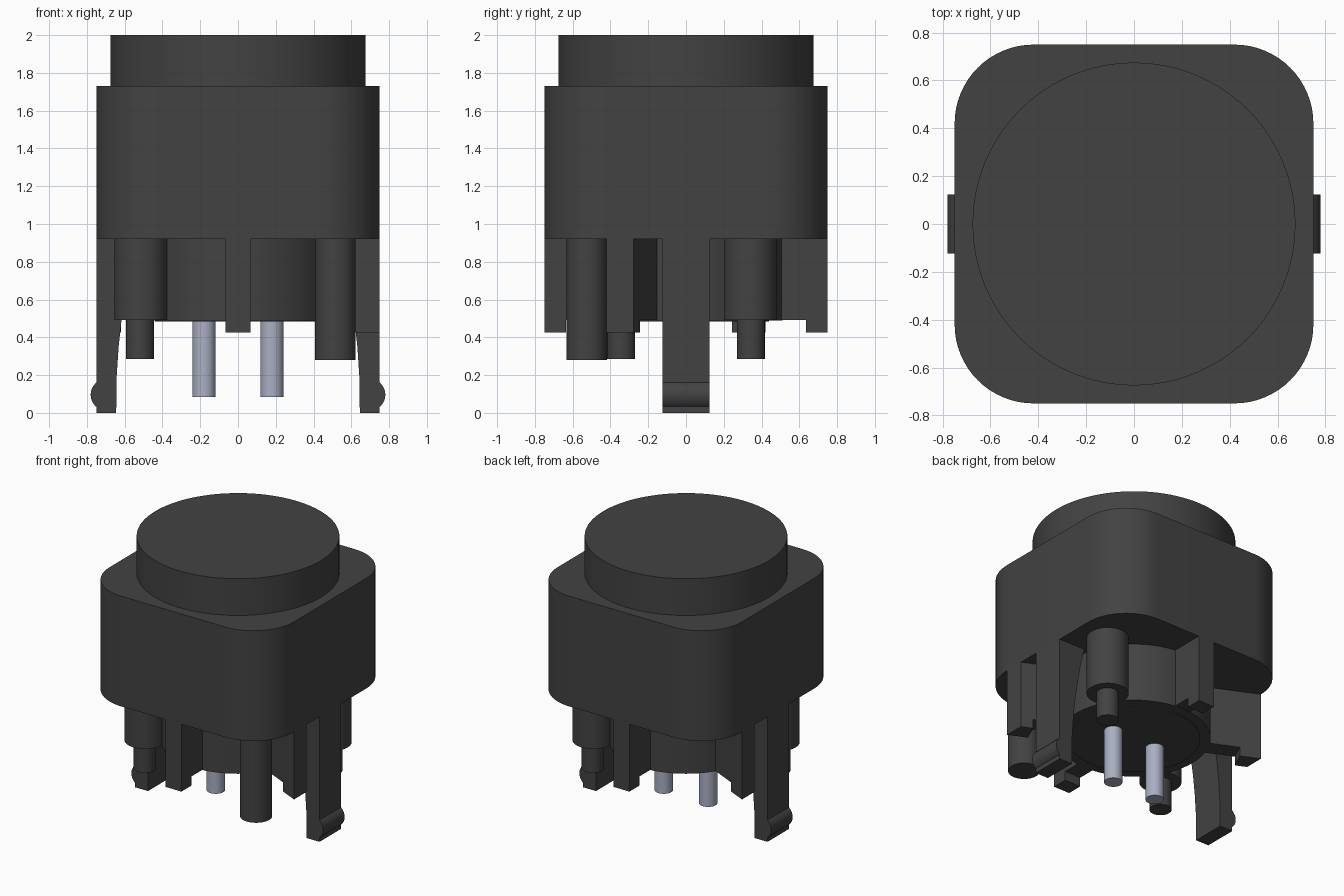
import bpy, bmesh, math
from mathutils import Matrix

cube = bpy.data.objects.get("Cube")
if cube:
    bpy.data.objects.remove(cube, do_unlink=True)


def material(name, rgb):
    m = bpy.data.materials.new(name)
    m.use_nodes = True
    m.diffuse_color = (*rgb, 1)
    m.node_tree.nodes["Principled BSDF"].inputs["Base Color"].default_value = (*rgb, 1)
    return m


DARK = material("dark grey plastic", (0.055, 0.055, 0.055))
METAL = material("pale steel", (0.40, 0.43, 0.54))


def finish(name, bm, mat=DARK):
    bmesh.ops.recalc_face_normals(bm, faces=bm.faces)
    me = bpy.data.meshes.new(name)
    bm.to_mesh(me)
    bm.free()
    me.materials.append(mat)
    ob = bpy.data.objects.new(name, me)
    bpy.context.collection.objects.link(ob)
    bpy.ops.object.select_all(action='DESELECT')
    ob.select_set(True)
    bpy.context.view_layer.objects.active = ob
    bpy.ops.object.shade_smooth_by_angle(angle=math.radians(30))
    return ob


def prism(points, offset):
    """Extrude a closed outline of 3D points along an offset."""
    bm = bmesh.new()
    face = bm.faces.new([bm.verts.new(p) for p in points])
    ext = bmesh.ops.extrude_face_region(bm, geom=[face])
    verts = [g for g in ext["geom"] if isinstance(g, bmesh.types.BMVert)]
    bmesh.ops.translate(bm, verts=verts, vec=offset)
    return bm


def cylinder(name, x, y, r, z0, z1, mat=DARK, sides=48):
    bm = bmesh.new()
    bmesh.ops.create_cone(bm, cap_ends=True, segments=sides, radius1=r, radius2=r,
                          depth=z1 - z0,
                          matrix=Matrix.Translation((x, y, (z0 + z1) / 2)))
    return finish(name, bm, mat)


# Housing: rounded square block
HALF, R, STEPS = 0.75, 0.33, 16
outline = []
for k, (sx, sy) in enumerate([(1, 1), (-1, 1), (-1, -1), (1, -1)]):
    for i in range(STEPS + 1):
        a = math.pi / 2 * (k + i / STEPS)
        outline.append((sx * (HALF - R) + R * math.cos(a),
                        sy * (HALF - R) + R * math.sin(a), 0.92))
finish("housing", prism(outline, (0, 0, 0.81)))

# Round button on top, round core and its base disc below
cylinder("button", 0, 0, 0.675, 1.70, 2.0, sides=96)
cylinder("core", 0, 0, 0.51, 0.49, 0.94, sides=72)
cylinder("base_disc", 0, 0, 0.44, 0.483, 0.51, sides=72)

# Plain locating post, and two stepped posts opposite each other
cylinder("locating_post", 0.515, -0.525, 0.107, 0.28, 0.94)
for side, s in (("left", 1), ("right", -1)):
    cylinder(side + "_stepped_post", s * 0.515, s * 0.34, 0.14, 0.492, 0.94)
    cylinder(side + "_post_tip", s * 0.518, s * 0.343, 0.074, 0.285, 0.52)
    # Metal contact pin
    cylinder(side + "_contact_pin", s * 0.18, 0, 0.061, 0.085, 0.51, METAL)


# Ribs from the core to the housing edge, each with a small outer foot
def rib(name, turn, skew):
    h, foot, end = 0.065, 0.115, HALF / math.cos(skew)
    prof = [(0.5, 0.492), (end - foot, 0.492), (end - foot, 0.425),
            (end, 0.425), (end, 0.94), (0.5, 0.94)]
    bm = prism([(r, -h, z) for r, z in prof], (0, 2 * h, 0))
    for v in bm.verts:  # trim the outer end flush with the housing side
        if v.co.x > end - 0.01:
            v.co.x = (HALF + v.co.y * math.sin(skew)) / math.cos(skew)
    bm.transform(Matrix.Rotation(turn + skew, 4, 'Z'))
    finish(name, bm)


SKEW = math.radians(-25)
rib("front_rib", -math.pi / 2, 0)
rib("back_rib", math.pi / 2, 0)
rib("left_rib", 0, SKEW)
rib("right_rib", math.pi, SKEW)

# Snap legs: tapered inner side and a rounded catch on the outer side
arc = []
for i in range(13):
    a = math.radians(-50 + 100 * i / 12)
    arc.append((0.70 + 0.08 * math.cos(a), 0.096 + 0.082 * math.sin(a)))
leg = [(0.645, 0), (0.75, 0), (0.75, 0.033)] + arc + [
    (0.75, 0.16), (0.75, 0.93), (0.535, 0.93), (0.575, 0.75), (0.597, 0.62),
    (0.617, 0.49), (0.632, 0.35), (0.642, 0.2)]
for side, s in (("left", 1), ("right", -1)):
    finish(side + "_snap_leg", prism([(s * x, -0.124, z) for x, z in leg], (0, 0.248, 0)))
